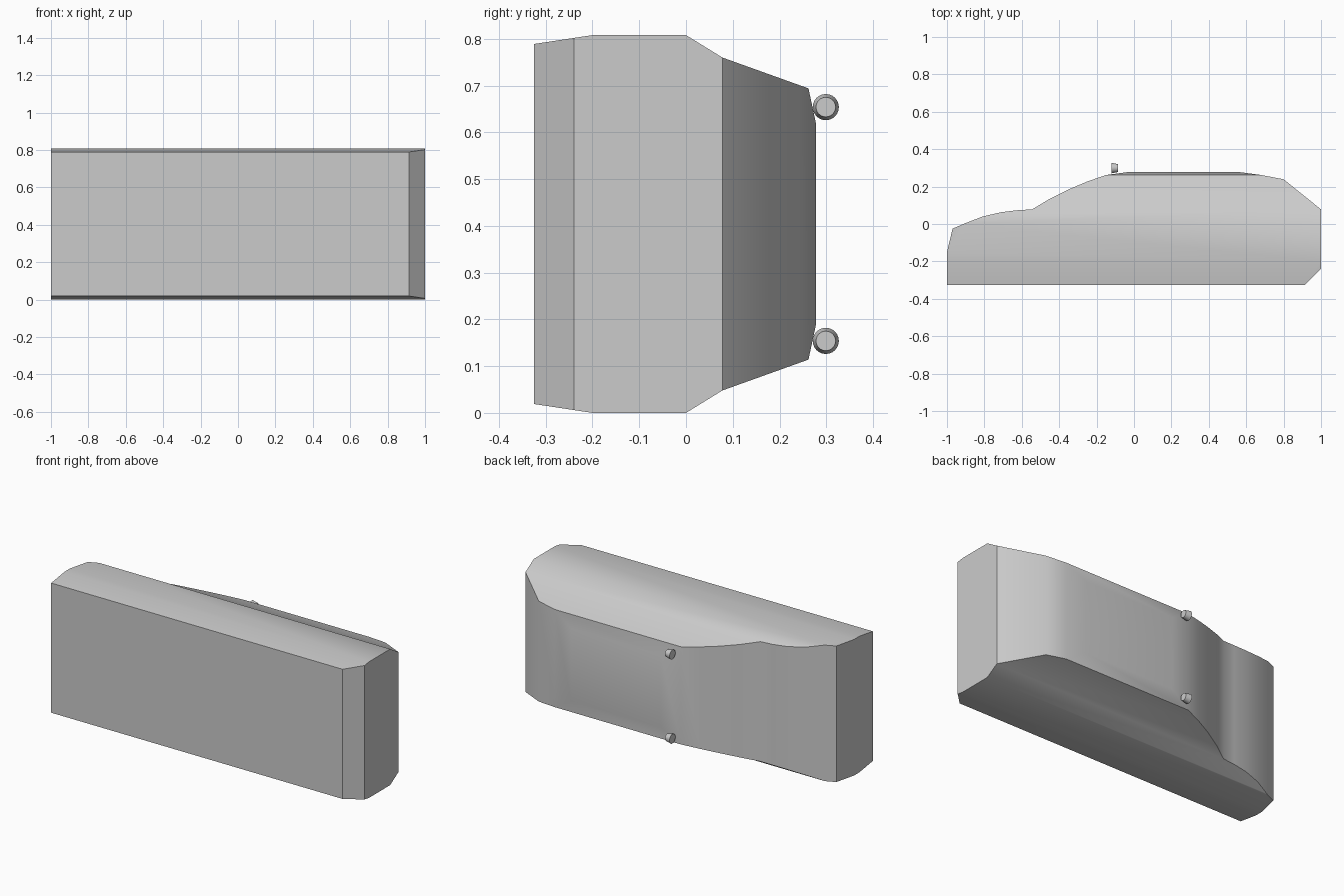
import bpy
import bmesh
import math
from mathutils import Matrix, Vector

if "Cube" in bpy.data.objects:
    bpy.data.objects.remove(bpy.data.objects["Cube"], do_unlink=True)

MID_Z = 0.404

grey = bpy.data.materials.new("body grey")
grey.use_nodes = True
colour = (0.6, 0.6, 0.6, 1.0)
grey.diffuse_color = colour
grey.node_tree.nodes["Principled BSDF"].inputs["Base Color"].default_value = colour


def finish(bm, name, angle):
    bmesh.ops.recalc_face_normals(bm, faces=bm.faces[:])
    mesh = bpy.data.meshes.new(name)
    bm.to_mesh(mesh)
    bm.free()
    mesh.materials.append(grey)
    obj = bpy.data.objects.new(name, mesh)
    bpy.context.collection.objects.link(obj)
    bpy.ops.object.select_all(action="DESELECT")
    obj.select_set(True)
    bpy.context.view_layer.objects.active = obj
    bpy.ops.object.shade_smooth_by_angle(angle=math.radians(angle))
    return obj


# Side outline of the car, which lies on its side with its roof towards +y
outline = [
    (-1, -0.325), (-1, -0.15), (-0.97, -0.025),
    (-0.9, 0.005), (-0.81, 0.04), (-0.71, 0.063), (-0.62, 0.074), (-0.545, 0.078),
    (-0.45, 0.135), (-0.35, 0.185), (-0.25, 0.227), (-0.15, 0.262),
    (-0.03, 0.278), (0.56, 0.278),
    (0.68, 0.262), (0.8, 0.239), (1, 0.078), (1, -0.24), (0.915, -0.325),
]

# Half width of the body at each height, from sill to roof panel
section = [(-0.325, 0.385), (-0.2, 0.404), (0, 0.404),
           (0.078, 0.356), (0.262, 0.29), (0.278, 0.215)]


def half_width(y):
    for (y0, w0), (y1, w1) in zip(section, section[1:]):
        if y <= y1:
            return w0 + (w1 - w0) * (y - y0) / (y1 - y0)
    return section[-1][1]


# Car body: extrude the outline, cut it into bands, then taper each band
bm = bmesh.new()
side = bm.faces.new([bm.verts.new((x, y, -1)) for x, y in outline])
extruded = bmesh.ops.extrude_face_region(bm, geom=[side], use_keep_orig=True)
top = [v for v in extruded["geom"] if isinstance(v, bmesh.types.BMVert)]
bmesh.ops.translate(bm, verts=top, vec=(0, 0, 2))
for y, _ in section[1:-1]:
    bmesh.ops.bisect_plane(bm, geom=bm.verts[:] + bm.edges[:] + bm.faces[:],
                           dist=0.0001, plane_co=(0, y, 0), plane_no=(0, 1, 0))
for v in bm.verts:
    v.co.z = MID_Z + math.copysign(half_width(v.co.y), v.co.z)
finish(bm, "car_body", 35)

# Pair of round roof lamps, tapering towards the rear
for name, offset in (("lower_roof_lamp", -0.25), ("upper_roof_lamp", 0.25)):
    bm = bmesh.new()
    place = Matrix.Translation(Vector((-0.103, 0.299, MID_Z + offset)))
    bmesh.ops.create_cone(bm, cap_ends=True, segments=24, radius1=0.028, radius2=0.021,
                          depth=0.035, matrix=place @ Matrix.Rotation(math.pi / 2, 4, "Y"))
    finish(bm, name, 30)
